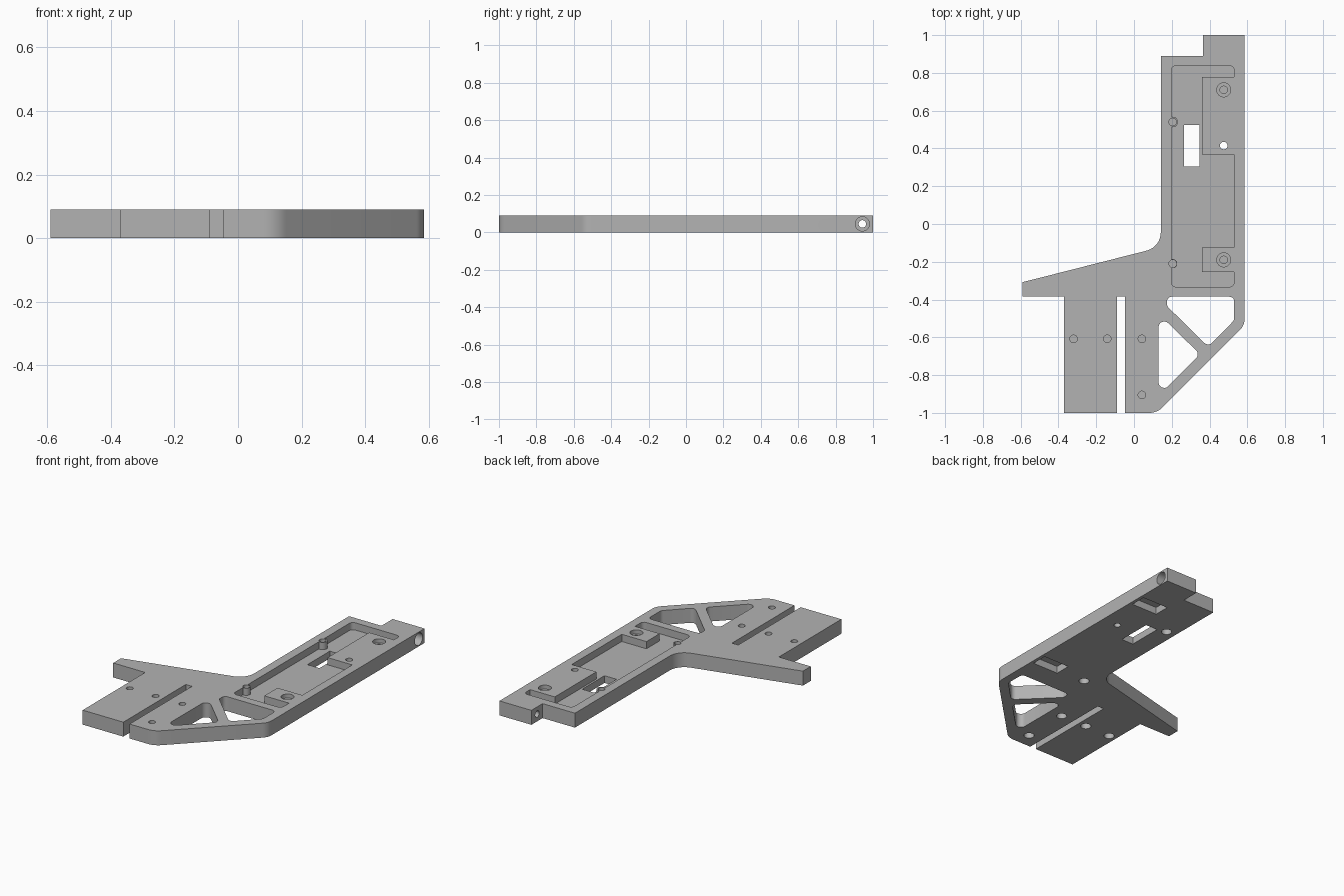
import bpy, bmesh, math
from mathutils import Vector, Matrix

cube = bpy.data.objects.get("Cube")
if cube:
    bpy.data.objects.remove(cube, do_unlink=True)

THICK = 0.09
FLOOR = 0.045

grey = bpy.data.materials.new("plain grey")
grey.use_nodes = True
colour = (0.45, 0.45, 0.45, 1)
grey.diffuse_color = colour
grey.node_tree.nodes["Principled BSDF"].inputs["Base Color"].default_value = colour


def rounded(corners, steps=8):
    """Turn (x, y, radius) corners into an outline with fillets."""
    pts = []
    for i, (x, y, r) in enumerate(corners):
        p = Vector((x, y))
        if not r:
            pts.append(p)
            continue
        a = (Vector(corners[i - 1][:2]) - p).normalized()
        b = (Vector(corners[(i + 1) % len(corners)][:2]) - p).normalized()
        half = a.angle(b) / 2
        centre = p + (a + b).normalized() * (r / math.sin(half))
        start = p + a * (r / math.tan(half)) - centre
        end = p + b * (r / math.tan(half)) - centre
        turn = math.atan2(start.x * end.y - start.y * end.x, start.dot(end))
        for k in range(steps + 1):
            t = turn * k / steps
            c, s = math.cos(t), math.sin(t)
            pts.append(centre + Vector((start.x * c - start.y * s, start.x * s + start.y * c)))
    return pts


def add_object(name, bm):
    bmesh.ops.recalc_face_normals(bm, faces=bm.faces)
    mesh = bpy.data.meshes.new(name)
    bm.to_mesh(mesh)
    bm.free()
    mesh.materials.append(grey)
    obj = bpy.data.objects.new(name, mesh)
    bpy.context.collection.objects.link(obj)
    return obj


def prism(name, corners, z0, z1):
    bm = bmesh.new()
    face = bm.faces.new([bm.verts.new((p.x, p.y, z0)) for p in rounded(corners)])
    top = bmesh.ops.extrude_face_region(bm, geom=[face])["geom"]
    bmesh.ops.translate(bm, vec=(0, 0, z1 - z0),
                        verts=[v for v in top if isinstance(v, bmesh.types.BMVert)])
    return add_object(name, bm)


def box(name, x0, x1, y0, y1, z0, z1):
    return prism(name, [(x0, y0, 0), (x1, y0, 0), (x1, y1, 0), (x0, y1, 0)], z0, z1)


def rod(name, start, end, r):
    start, end = Vector(start), Vector(end)
    axis = end - start
    place = Matrix.Translation((start + end) / 2) @ axis.to_track_quat('Z', 'Y').to_matrix().to_4x4()
    bm = bmesh.new()
    bmesh.ops.create_cone(bm, cap_ends=True, segments=32, radius1=r, radius2=r,
                          depth=axis.length, matrix=place)
    return add_object(name, bm)


def upright(name, x, y, z0, z1, r):
    return rod(name, (x, y, z0), (x, y, z1), r)


def combine(body, tool, operation='DIFFERENCE'):
    mod = body.modifiers.new("combine", 'BOOLEAN')
    mod.operation = operation
    mod.solver = 'EXACT'
    mod.object = tool
    tool.hide_render = True
    bpy.context.view_layer.objects.active = body
    bpy.ops.object.modifier_apply(modifier=mod.name)
    bpy.data.objects.remove(tool, do_unlink=True)


# Plate outline with arm, slotted foot and chamfered corner
plate = prism("mounting_plate", [
    (-0.59, -0.308, 0), (-0.59, -0.385, 0), (-0.37, -0.385, 0), (-0.37, -1, 0),
    (-0.09, -1, 0), (-0.09, -0.385, 0), (-0.047, -0.385, 0), (-0.047, -1, 0),
    (0.122, -1, 0.1), (0.585, -0.537, 0.08), (0.585, 1, 0), (0.365, 1, 0),
    (0.365, 0.89, 0), (0.142, 0.89, 0), (0.142, -0.122, 0.1)], 0, THICK)

# Truss openings
combine(plate, prism("truss_opening", [
    (0.175, -0.385, 0.025), (0.53, -0.385, 0.025), (0.53, -0.51, 0.03),
    (0.393, -0.65, 0.03), (0.175, -0.435, 0.025)], -0.1, 0.2))
combine(plate, prism("truss_opening", [
    (0.13, -0.475, 0.03), (0.35, -0.69, 0.03), (0.13, -0.91, 0.03)], -0.1, 0.2))

# Recess leaving two raised pads on the right
combine(plate, prism("recess", [
    (0.198, -0.333, 0.025), (0.53, -0.333, 0.025), (0.53, -0.255, 0), (0.36, -0.255, 0),
    (0.36, -0.125, 0), (0.53, -0.125, 0), (0.53, 0.368, 0), (0.36, 0.368, 0),
    (0.36, 0.777, 0), (0.53, 0.777, 0), (0.53, 0.838, 0.025), (0.198, 0.838, 0.025)],
    FLOOR, 0.2))
combine(plate, box("window", 0.265, 0.348, 0.305, 0.525, -0.1, 0.2))

# Hollow posts at the recess edge
for y, r in ((0.54, 0.028), (-0.21, 0.024)):
    combine(plate, upright("post", 0.205, y, 0.035, THICK, r), 'UNION')

# Screw holes from above, wider head pockets from below, thin web between
for x, y in ((-0.32, -0.608), (-0.142, -0.608), (0.042, -0.608), (0.042, -0.905),
             (0.205, 0.54), (0.205, -0.21)):
    combine(plate, upright("screw_hole", x, y, 0.04, 0.2, 0.02))
    combine(plate, upright("head_pocket", x, y, -0.1, 0.035, 0.03))
combine(plate, upright("pin_hole", 0.475, 0.415, -0.1, 0.2, 0.02))

# Stepped holes in the pads with nut slots beneath
for y in (0.71, -0.19):
    combine(plate, upright("pad_hole", 0.475, y, 0.065, 0.2, 0.037))
    combine(plate, upright("pad_hole", 0.475, y, 0.05, 0.1, 0.02))
    combine(plate, box("nut_slot", 0.385, 0.565, y - 0.05, y + 0.05, -0.1, 0.045))

# Stepped cross hole at the back end
combine(plate, rod("cross_hole", (0.2, 0.943, 0.045), (0.7, 0.943, 0.045), 0.02))
combine(plate, rod("cross_hole", (0.5, 0.943, 0.045), (0.7, 0.943, 0.045), 0.038))

bpy.ops.object.select_all(action='DESELECT')
plate.select_set(True)
bpy.context.view_layer.objects.active = plate
bpy.ops.object.shade_smooth_by_angle(angle=math.radians(30))
